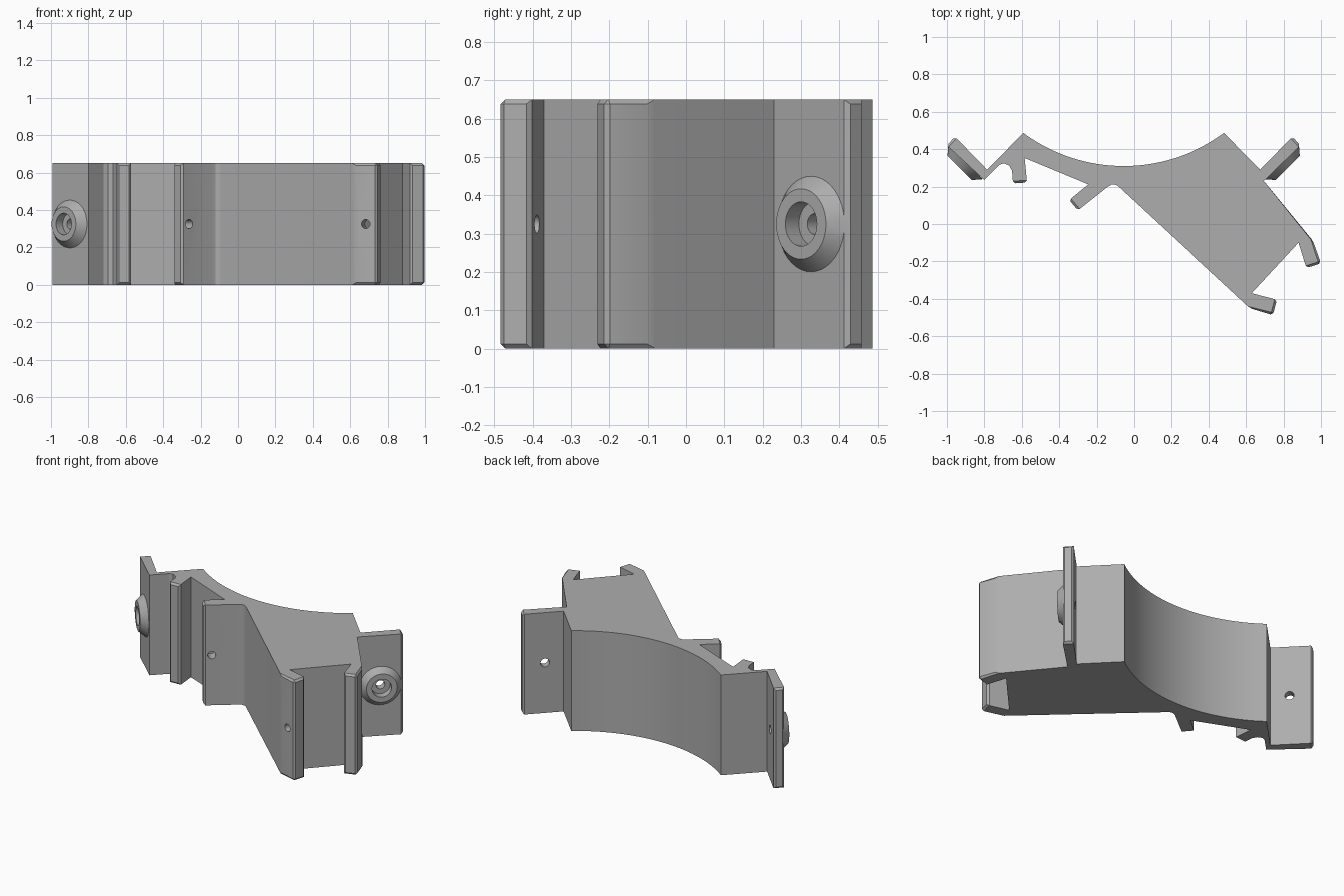
import bpy, bmesh, math
from mathutils import Vector

cube = bpy.data.objects.get("Cube")
if cube:
    bpy.data.objects.remove(cube, do_unlink=True)

H = 0.65
MID = H / 2
AXIS = -0.055          # x of the symmetry line of the saddle

grey = bpy.data.materials.new("plain grey")
grey.use_nodes = True
colour = (0.42, 0.42, 0.42, 1)
grey.diffuse_color = colour
grey.node_tree.nodes["Principled BSDF"].inputs["Base Color"].default_value = colour


def make_object(name, bm):
    bmesh.ops.recalc_face_normals(bm, faces=bm.faces)
    mesh = bpy.data.meshes.new(name)
    bm.to_mesh(mesh)
    bm.free()
    mesh.materials.append(grey)
    ob = bpy.data.objects.new(name, mesh)
    bpy.context.collection.objects.link(ob)
    return ob


def rod(name, start, direction, length, r1, r2):
    """Cone or cylinder from a start point along a horizontal direction."""
    d = Vector(direction).normalized()
    bm = bmesh.new()
    bmesh.ops.create_cone(bm, cap_ends=True, segments=40, radius1=r1, radius2=r2, depth=length)
    bm.transform(d.to_track_quat('Z', 'Y').to_matrix().to_4x4())
    bmesh.ops.translate(bm, verts=bm.verts, vec=Vector(start) + d * length / 2)
    return make_object(name, bm)


def boolean(ob, tool, operation):
    tool.hide_render = True
    mod = ob.modifiers.new("cut", 'BOOLEAN')
    mod.operation, mod.solver, mod.object = operation, 'EXACT', tool
    bpy.context.view_layer.objects.active = ob
    bpy.ops.object.modifier_apply(modifier=mod.name)
    bpy.data.objects.remove(tool, do_unlink=True)


# Saddle arc along the back
R, cy, half = 0.903, 1.213, math.asin(0.537 / 0.903)
saddle = [(AXIS + R * math.sin(a), cy - R * math.cos(a))
          for a in (half * (i / 20 - 1) for i in range(41))]

# Outline as groups: (points, whether the group is a chamfered tip)
groups = [
    (saddle, False),
    ([(0.675, 0.29)], False),
    ([(0.847, 0.467), (0.89, 0.42)], True),                # left flange
    ([(0.695, 0.23)], False),
    ([(0.957, -0.09), (1.0, -0.21), (0.922, -0.235)], True),  # side lip
    ([(0.88, -0.1), (0.63, -0.37)], False),
    ([(0.765, -0.405), (0.743, -0.487), (0.62, -0.45)], True),  # front lip
    ([(-0.085, 0.202), (-0.1, 0.211), (-0.12, 0.211), (-0.14, 0.2)], False),
    ([(-0.3, 0.073), (-0.347, 0.128)], True),              # middle clip
    ([(-0.245, 0.212), (-0.585, 0.353)], False),
    ([(-0.572, 0.222), (-0.647, 0.217)], True),            # side clip
    ([(-0.652, 0.285), (-0.667, 0.312), (-0.695, 0.325), (-0.718, 0.317), (-0.8, 0.235)], False),
    ([(-1.0, 0.42), (-0.957, 0.467)], True),               # right flange
    ([(-0.785, 0.29)], False),
]

bm = bmesh.new()
tips, ring = set(), []
for points, is_tip in groups:
    for x, y in points:
        v = bm.verts.new((x, y, 0))
        ring.append(v)
        if is_tip:
            tips.add((x, y))
base = bm.faces.new(ring)
ext = bmesh.ops.extrude_face_region(bm, geom=[base])
bmesh.ops.translate(bm, vec=(0, 0, H), verts=[g for g in ext["geom"] if isinstance(g, bmesh.types.BMVert)])


def at_tip(v):
    return any(abs(v.co.x - x) + abs(v.co.y - y) < 1e-4 for x, y in tips)


# Chamfer the ends of the flanges, lips and clips
edges = [e for e in bm.edges if all(at_tip(v) for v in e.verts)]
bmesh.ops.bevel(bm, geom=edges, offset=0.012, segments=1, affect='EDGES', profile=0.5)
body = make_object("bracket_body", bm)

# Screw bosses on both flanges with counterbore and through hole
for side in (-1, 1):
    centre = Vector((AXIS + side * 0.852, 0.325, MID))
    out = Vector((side, -1, 0)).normalized()
    slope = 0.03 / 0.035 * 0.01
    boolean(body, rod("boss", centre - out * 0.01, out, 0.045, 0.122 + slope, 0.092), 'UNION')
    boolean(body, rod("counterbore", centre - out * 0.015, out, 0.1, 0.058, 0.058), 'DIFFERENCE')
    boolean(body, rod("screw_hole", centre - out * 0.1, out, 0.2, 0.027, 0.027), 'DIFFERENCE')

# Pin holes through the middle clip and the front lip
for x, y, d in ((-0.262, 0.105, (0.62, -0.78, 0)), (0.685, -0.46, (0.24, 0.97, 0))):
    d = Vector(d).normalized()
    boolean(body, rod("pin_hole", Vector((x, y, MID)) - d * 0.12, d, 0.24, 0.024, 0.024), 'DIFFERENCE')

bpy.ops.object.select_all(action='DESELECT')
body.select_set(True)
bpy.context.view_layer.objects.active = body
bpy.ops.object.shade_smooth_by_angle(angle=math.radians(25))
